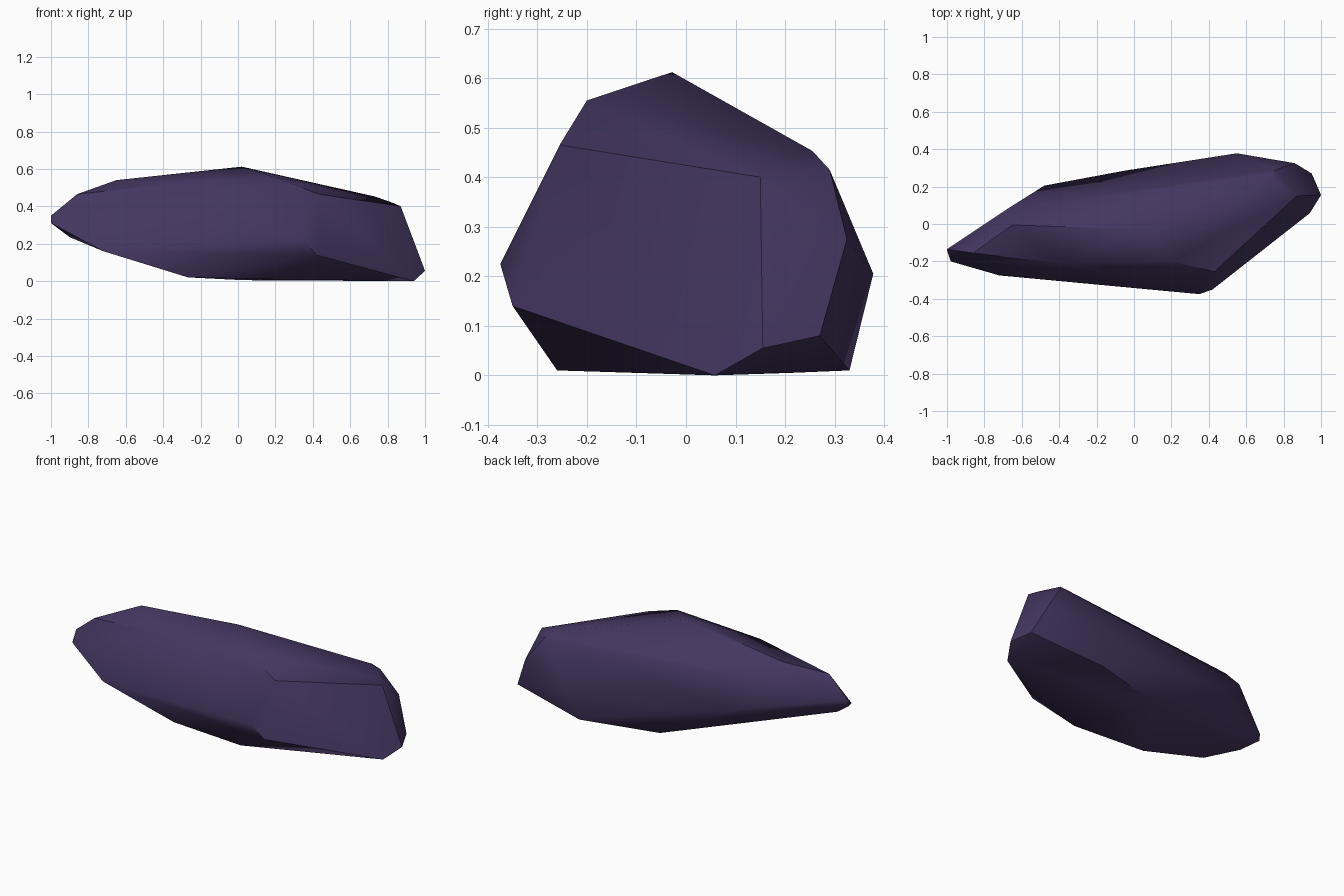
import bpy, bmesh, math

if "Cube" in bpy.data.objects:
    bpy.data.objects.remove(bpy.data.objects["Cube"])

# One faceted rock: the convex hull of its corner points
corners = [
    # left tip
    (-1, -.135, .35), (-1, -.14, .31), (-.98, -.2, .30), (-.90, -.18, .235), (-.86, -.155, .465),
    # top ridge and front shoulder
    (-.65, -.005, .54), (.02, -.028, .612), (.73, .255, .453),
    (-.35, -.215, .52), (.2, -.2, .555), (.43, -.255, .465),
    # right end
    (.76, .29, .415), (.83, .18, .418), (.87, .15, .40), (.86, .325, .275),
    (.95, .27, .08), (1, .155, .055), (.94, .058, 0),
    # front belly
    (.35, -.375, .225), (.42, -.35, .14), (-.72, -.275, .16),
    # back
    (-.67, .085, .44), (-.48, .205, .28), (-.05, .285, .22), (.55, .378, .205),
    # underside
    (.49, .33, .01), (.03, .21, .005), (-.267, -.24, .02), (.2, -.26, .01),
]
bm = bmesh.new()
for c in corners:
    bm.verts.new(c)
res = bmesh.ops.convex_hull(bm, input=bm.verts[:])
loose = [v for v in bm.verts if not v.link_faces]
bmesh.ops.delete(bm, geom=loose, context='VERTS')
bmesh.ops.recalc_face_normals(bm, faces=bm.faces[:])
mesh = bpy.data.meshes.new("rock")
bm.to_mesh(mesh)
bm.free()

rock = bpy.data.objects.new("rock", mesh)
bpy.context.collection.objects.link(rock)

# Dark purple stone
mat = bpy.data.materials.new("dark purple stone")
mat.diffuse_color = (.058, .037, .118, 1)
mat.use_nodes = True
mat.node_tree.nodes["Principled BSDF"].inputs["Base Color"].default_value = mat.diffuse_color
mesh.materials.append(mat)

# Soft facets, sharp ridges
bpy.context.view_layer.objects.active = rock
rock.select_set(True)
bpy.ops.object.shade_smooth_by_angle(angle=math.radians(45))
